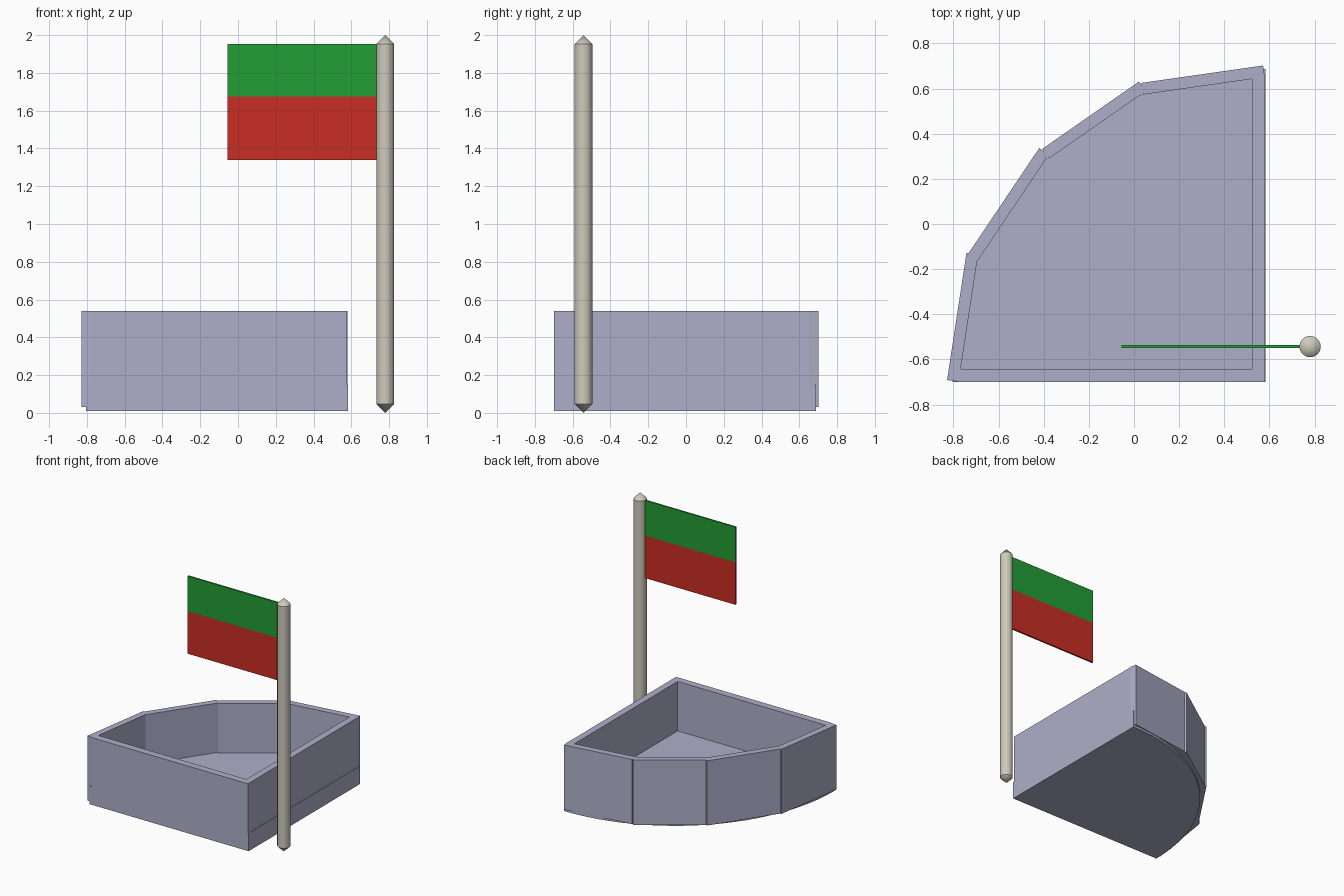
import bpy, bmesh, math
from mathutils import Vector

if "Cube" in bpy.data.objects:
    bpy.data.objects.remove(bpy.data.objects["Cube"])


def material(name, rgb):
    m = bpy.data.materials.new(name)
    m.diffuse_color = (*rgb, 1)
    m.use_nodes = True
    m.node_tree.nodes["Principled BSDF"].inputs["Base Color"].default_value = m.diffuse_color
    return m


GREY = material("blue_grey", (0.42, 0.43, 0.58))
CREAM = material("warm_cream", (0.62, 0.59, 0.50))
GREEN = material("flag_green", (0.017, 0.34, 0.036))
RED = material("flag_red", (0.59, 0.027, 0.018))


def prism(name, outline, z0, z1, mat):
    """Extrude a flat xy outline from z0 to z1."""
    bm = bmesh.new()
    face = bm.faces.new([bm.verts.new((x, y, z0)) for x, y in outline])
    ext = bmesh.ops.extrude_face_region(bm, geom=[face])["geom"]
    verts = [v for v in ext if isinstance(v, bmesh.types.BMVert)]
    bmesh.ops.translate(bm, verts=verts, vec=(0, 0, z1 - z0))
    bmesh.ops.recalc_face_normals(bm, faces=bm.faces)
    return finish(name, bm, mat)


def finish(name, bm, mat):
    me = bpy.data.meshes.new(name)
    bm.to_mesh(me)
    bm.free()
    me.materials.append(mat)
    ob = bpy.data.objects.new(name, me)
    bpy.context.collection.objects.link(ob)
    return ob


def rect(x0, x1, y0, y1):
    return [(x0, y0), (x1, y0), (x1, y1), (x0, y1)]


# Quarter-round floor slab
cx, cy, r = 0.583, -0.70, 1.387
arc = [(cx - r * math.cos(a), cy + r * math.sin(a))
       for a in (math.pi / 2 * i / 24 for i in range(25))]
prism("floor_slab", [(cx, cy)] + arc, 0.01, 0.15, GREY)

# Straight walls on the slab
TOP = 0.54
prism("front_wall", rect(-0.78, 0.577, -0.70, -0.643), 0.15, TOP, GREY)
prism("side_wall", rect(0.523, 0.577, -0.643, 0.655), 0.15, TOP, GREY)

# Four flat panels around the curve, given by their outer edges
panels = [((-0.828, -0.691), (-0.742, -0.128)), ((-0.736, -0.134), (-0.42, 0.336)),
          ((-0.406, 0.333), (0.022, 0.631)), ((0.033, 0.625), (0.572, 0.702))]
for i, (a, b) in enumerate(panels):
    a, b = Vector(a), Vector(b)
    d = (b - a).normalized()
    inward = Vector((d.y, -d.x)) * 0.052
    prism(f"curve_panel_{i + 1}", [a, b, b + inward, a + inward], 0.03, TOP, GREY)

# Flagpole: lathed shaft with pointed ends
PX, PY, PR, SIDES = 0.78, -0.543, 0.047, 32
bm = bmesh.new()
rings = [[bm.verts.new((PX + PR * math.cos(t), PY + PR * math.sin(t), z))
          for t in (2 * math.pi * k / SIDES for k in range(SIDES))]
         for z in (0.047, 1.953)]
tips = [bm.verts.new((PX, PY, z)) for z in (0, 2)]
for k in range(SIDES):
    n = (k + 1) % SIDES
    bm.faces.new((rings[0][k], rings[0][n], rings[1][n], rings[1][k])).smooth = True
    for ring, tip in zip(rings, tips):
        bm.faces.new((ring[k], ring[n], tip)).smooth = True
bmesh.ops.recalc_face_normals(bm, faces=bm.faces)
for e in bm.edges:
    if len(e.link_faces) == 2 and e.calc_face_angle(0) > math.radians(35):
        e.smooth = False
finish("flagpole", bm, CREAM)

# Two-colour flag
flag = rect(-0.055, 0.775, PY - 0.007, PY + 0.007)
prism("flag_upper_band", flag, 1.675, 1.952, GREEN)
prism("flag_lower_band", flag, 1.34, 1.675, RED)
